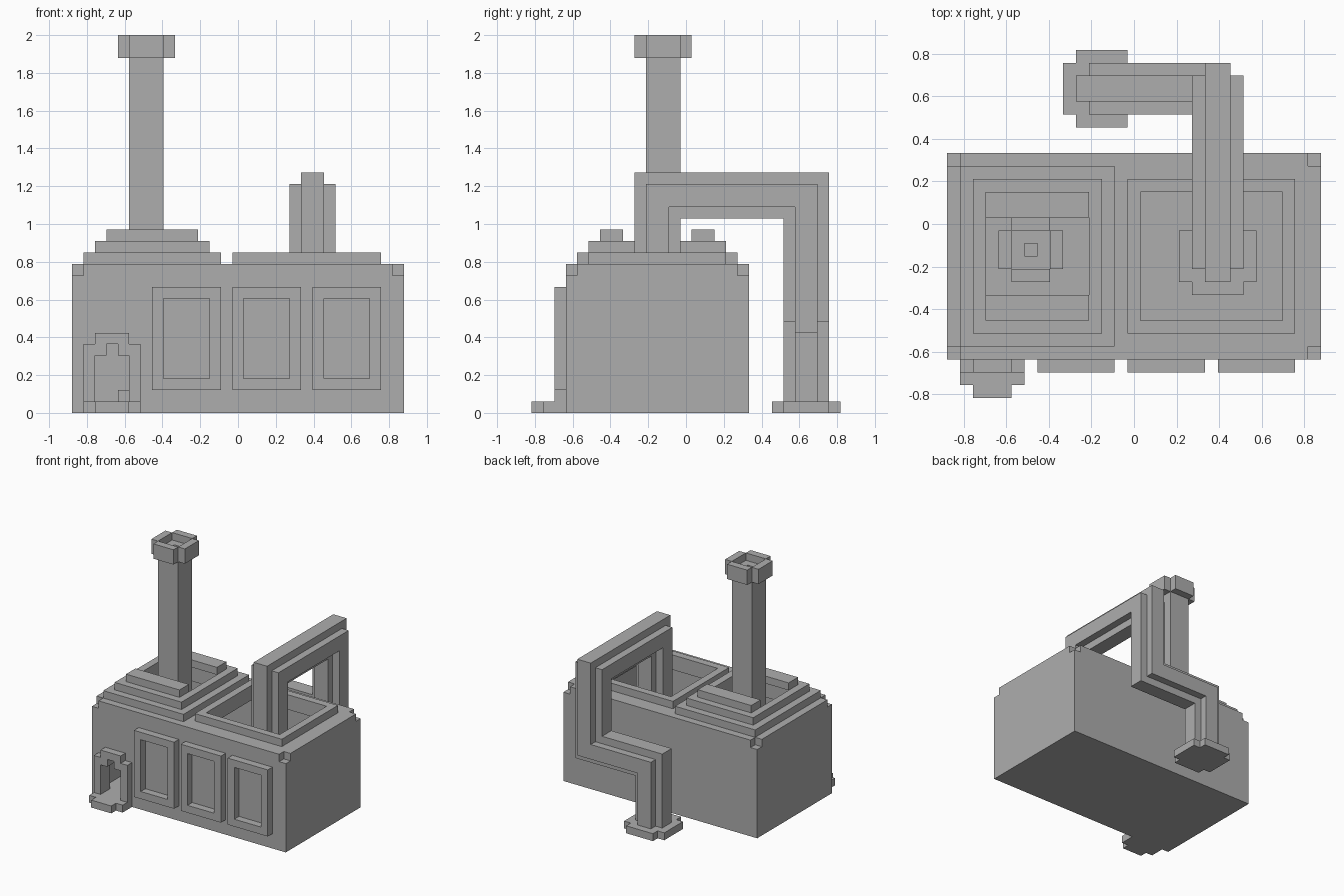
import bpy
import bmesh
from mathutils import Matrix, Vector

U = 2 / 33                       # one block
CENTRE = Vector((14.5, 13.5, 0))

cube = bpy.data.objects.get("Cube")
if cube:
    bpy.data.objects.remove(cube, do_unlink=True)

stone = bpy.data.materials.new("plain_grey")
stone.use_nodes = True
GREY = (0.42, 0.42, 0.42, 1)
stone.diffuse_color = GREY
stone.node_tree.nodes["Principled BSDF"].inputs["Base Color"].default_value = GREY


def box(x0, x1, y0, y1, z0, z1):
    return (x0, y0, z0), (x1, y1, z1)


def part(name, boxes):
    """One object made of blocks given in block units."""
    bm = bmesh.new()
    for lo, hi in boxes:
        lo, hi = Vector(lo), Vector(hi)
        place = Matrix.Translation(((lo + hi) / 2 - CENTRE) * U)
        size = Matrix.Diagonal((*((hi - lo) * U), 1))
        bmesh.ops.create_cube(bm, size=1, matrix=place @ size)
    mesh = bpy.data.meshes.new(name)
    bm.to_mesh(mesh)
    bm.free()
    mesh.materials.append(stone)
    obj = bpy.data.objects.new(name, mesh)
    bpy.context.collection.objects.link(obj)
    return obj


def ring(x0, x1, y0, y1, z0, z1, tx, ty):
    """Four walls around an opening, seen from above."""
    return [box(x0, x0 + tx, y0, y1, z0, z1), box(x1 - tx, x1, y0, y1, z0, z1),
            box(x0 + tx, x1 - tx, y0, y0 + ty, z0, z1),
            box(x0 + tx, x1 - tx, y1 - ty, y1, z0, z1)]


def flange(x0, x1, y0, y1, z0, z1):
    """Square plate with its corner blocks left out."""
    return [box(x0, x1, y0 + 1, y1 - 1, z0, z1),
            box(x0 + 1, x1 - 1, y0, y0 + 1, z0, z1),
            box(x0 + 1, x1 - 1, y1 - 1, y1, z0, z1)]


# Hollow building, with a doorway in the front wall
part("floor", [box(0, 29, 3, 19, 0, 1)])
part("side_and_back_walls", [box(0, 1, 4, 18, 1, 12), box(28, 29, 4, 18, 1, 12),
                             box(0, 29, 18, 19, 1, 12)])
part("front_wall", [box(0, 2, 3, 4, 1, 12), box(5, 29, 3, 4, 1, 12),
                    box(2, 5, 3, 4, 6, 12),
                    box(2, 3, 3, 4, 5, 6), box(4, 5, 3, 4, 5, 6)])

# Roof plate with two openings and notched corners
roof = [box(0, 1, 4, 18, 12, 13), box(28, 29, 4, 18, 12, 13)]
roof += [box(a, b, 3, 19, 12, 13) for a, b in ((1, 3), (11, 15), (26, 28))]
roof += [box(a, b, c, c + 3, 12, 13) for a, b in ((3, 11), (15, 26)) for c in (3, 16)]
part("roof_plate", roof)
part("open_roof_rim", ring(14, 27, 5, 17, 13, 14, 1, 1))
part("stepped_roof_lower", ring(1, 13, 4, 18, 13, 14, 2, 2))
part("stepped_roof_upper", ring(2, 12, 5, 17, 14, 15, 1, 1))
part("roof_ridge_bars", [box(3, 11, y, y + 2, 15, 16) for y in (6, 14)])

# Chimney standing on the floor
part("chimney_shaft", ring(5, 8, 10, 13, 1, 32, 1, 1))
part("chimney_base", flange(4, 9, 9, 14, 1, 2))
part("chimney_cap", [box(4, 5, 10, 13, 31, 33), box(8, 9, 10, 13, 31, 33),
                     box(5, 8, 9, 10, 31, 33), box(5, 8, 13, 14, 31, 33)])

# Window frames: upright ring on the front wall
for i, x in enumerate((7, 14, 21)):
    part(f"window_frame_{i + 1}", [
        box(x, x + 1, 2, 3, 2, 11), box(x + 5, x + 6, 2, 3, 2, 11),
        box(x + 1, x + 5, 2, 3, 2, 3), box(x + 1, x + 5, 2, 3, 10, 11)])

# Doorway
part("door_frame", [box(1, 2, 2, 3, 1, 6), box(5, 6, 2, 3, 1, 6),
                    box(2, 3, 2, 3, 5, 7), box(4, 5, 2, 3, 5, 7),
                    box(3, 4, 2, 3, 6, 7)])
part("door_step", [box(1, 6, 1, 3, 0, 1), box(2, 5, 0, 1, 0, 1)])

# Pipe: cross-shaped section made of a wide and a narrow run
part("pipe_arch_wide", [box(20, 22, 9, 13, 1, 21), box(20, 22, 13, 22, 17, 21),
                        box(20, 22, 22, 26, 8, 21)])
part("pipe_arch_narrow", [box(19, 23, 10, 12, 1, 20), box(19, 23, 12, 23, 18, 20),
                          box(19, 23, 23, 25, 8, 20)])
part("pipe_outlet_wide", [box(14, 23, 23, 25, 7, 11), box(10, 14, 23, 25, 0, 11)])
part("pipe_outlet_narrow", [box(13, 22, 22, 26, 8, 10), box(11, 13, 22, 26, 0, 10)])
part("pipe_inner_flange", flange(18, 24, 8, 14, 1, 2))
part("pipe_ground_flange", flange(9, 15, 21, 27, 0, 1))
